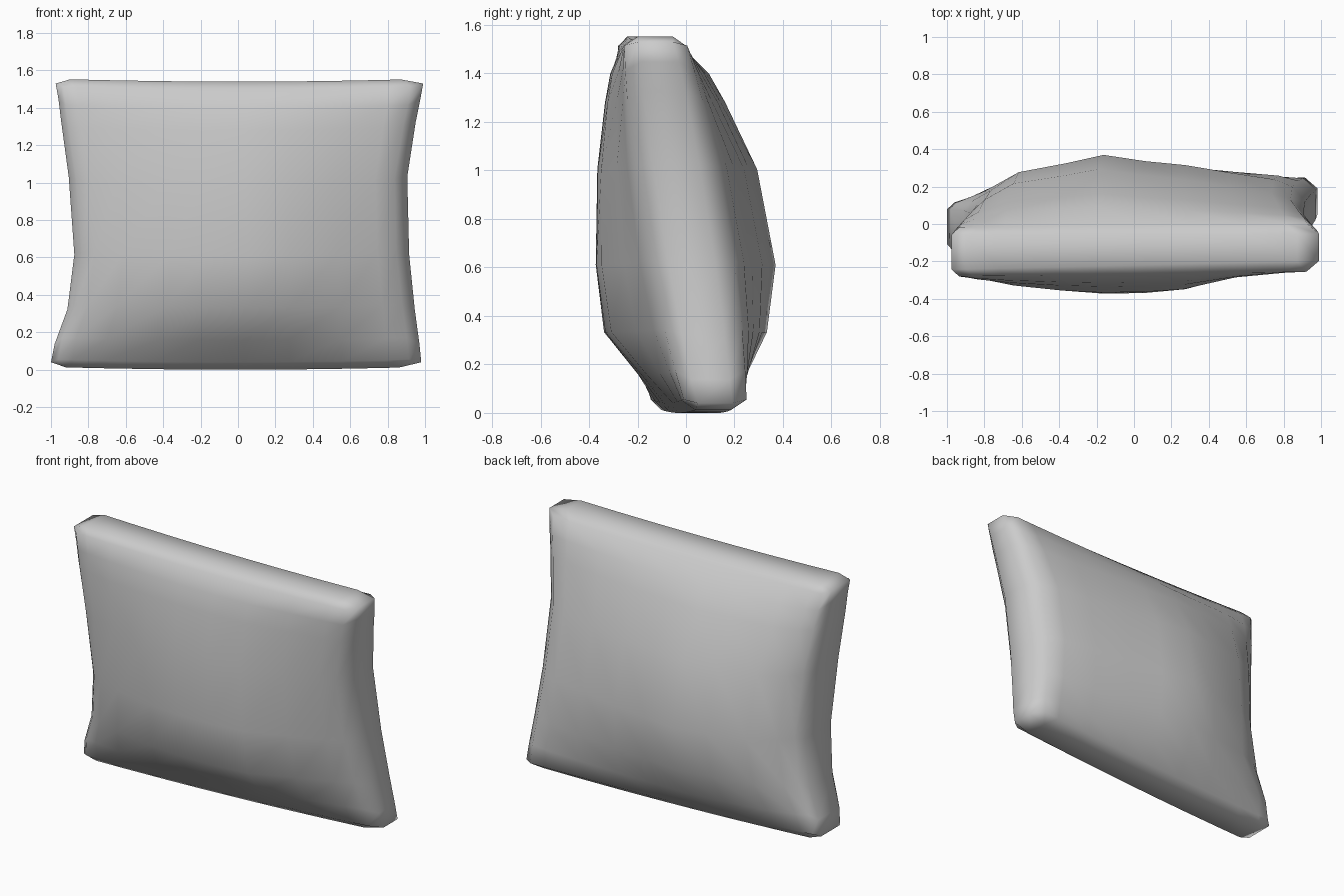
import bpy
import bmesh

cube = bpy.data.objects.get("Cube")
if cube:
    bpy.data.objects.remove(cube, do_unlink=True)

# Cushion fabric
fabric = bpy.data.materials.new("light grey fabric")
fabric.use_nodes = True
grey = (0.6, 0.6, 0.6, 1)
fabric.diffuse_color = grey
fabric.node_tree.nodes["Principled BSDF"].inputs["Base Color"].default_value = grey

# Grid stations across and up the cushion, with the puffing of each face
COLS = [0, .04, .13, .28, .4, .53, .66, .81, .94, 1]
ROWS = [0, .08, .2, .39, .66, .85, .93, 1]
LEFT = [-1, -.98, -.912, -.875, -.905, -.945, -.96, -.975]
RIGHT = [.98, .97, .945, .915, .905, .95, .975, .99]
FRONT_U = [0, .2, .5, .8, .95, 1, .95, .5, .2, 0]
FRONT_V = [0, .08, .19, .175, .12, .07, .045, 0]
BACK_U = [0, .3, .7, .85, 1, .8, .65, .4, .2, 0]
BACK_V = [0, .08, .17, .225, .2, .12, .08, 0]
NU, NV = len(COLS), len(ROWS)


def lerp(a, b, t):
    return a + (b - a) * t


def seam(i, j):
    """Middle depth and half thickness of the twisted rim."""
    u, v = COLS[i], ROWS[j]
    mid = lerp(lerp(-.015, .12, u), lerp(-.15, -.125, u), v)
    return mid, .13 + .19 * v * (1 - v)


def point(i, j, side, rim=False):
    """A point on one face, or on the outer rim next to that face."""
    u, v = COLS[i], ROWS[j]
    mid, half = seam(i, j)
    inset = 0 if rim else .04
    x = lerp(LEFT[j] + inset, RIGHT[j] - 1.7 * inset, u)
    waist = 4 * u * (1 - u)
    z = lerp(.015 * (1 - waist) + inset, 1.555 - .015 * waist - inset, v)
    if rim:
        y = mid + side * half * lerp(.72, .55, u)
        if i in (0, NU - 1) and j in (0, NV - 1):    # soft corner tips
            z += .025 if j == 0 else -.025
    else:
        puff = FRONT_U[i] * FRONT_V[j] if side < 0 else BACK_U[i] * BACK_V[j]
        y = mid + side * (half + puff)
    return x, y, z


bm = bmesh.new()
border = ([(i, 0) for i in range(NU)] + [(NU - 1, j) for j in range(1, NV)]
          + [(i, NV - 1) for i in range(NU - 2, -1, -1)]
          + [(0, j) for j in range(NV - 2, 0, -1)])

# Puffed front and back faces
loops = []
for side in (-1, 1):
    grid = {(i, j): bm.verts.new(point(i, j, side))
            for i in range(NU) for j in range(NV)}
    for i in range(NU - 1):
        for j in range(NV - 1):
            bm.faces.new([grid[i, j], grid[i + 1, j], grid[i + 1, j + 1], grid[i, j + 1]])
    rim = [bm.verts.new(point(i, j, side, True)) for i, j in border]
    face_edge = [grid[k] for k in border]
    loops += [face_edge, rim] if side < 0 else [rim, face_edge]

# Rounded rim joining the two faces
for a, b in zip(loops, loops[1:]):
    for k in range(len(border)):
        n = (k + 1) % len(border)
        bm.faces.new([a[k], a[n], b[n], b[k]])

bmesh.ops.recalc_face_normals(bm, faces=bm.faces)
for face in bm.faces:
    face.smooth = True
mesh = bpy.data.meshes.new("cushion")
bm.to_mesh(mesh)
bm.free()
mesh.materials.append(fabric)
cushion = bpy.data.objects.new("cushion", mesh)
bpy.context.collection.objects.link(cushion)
